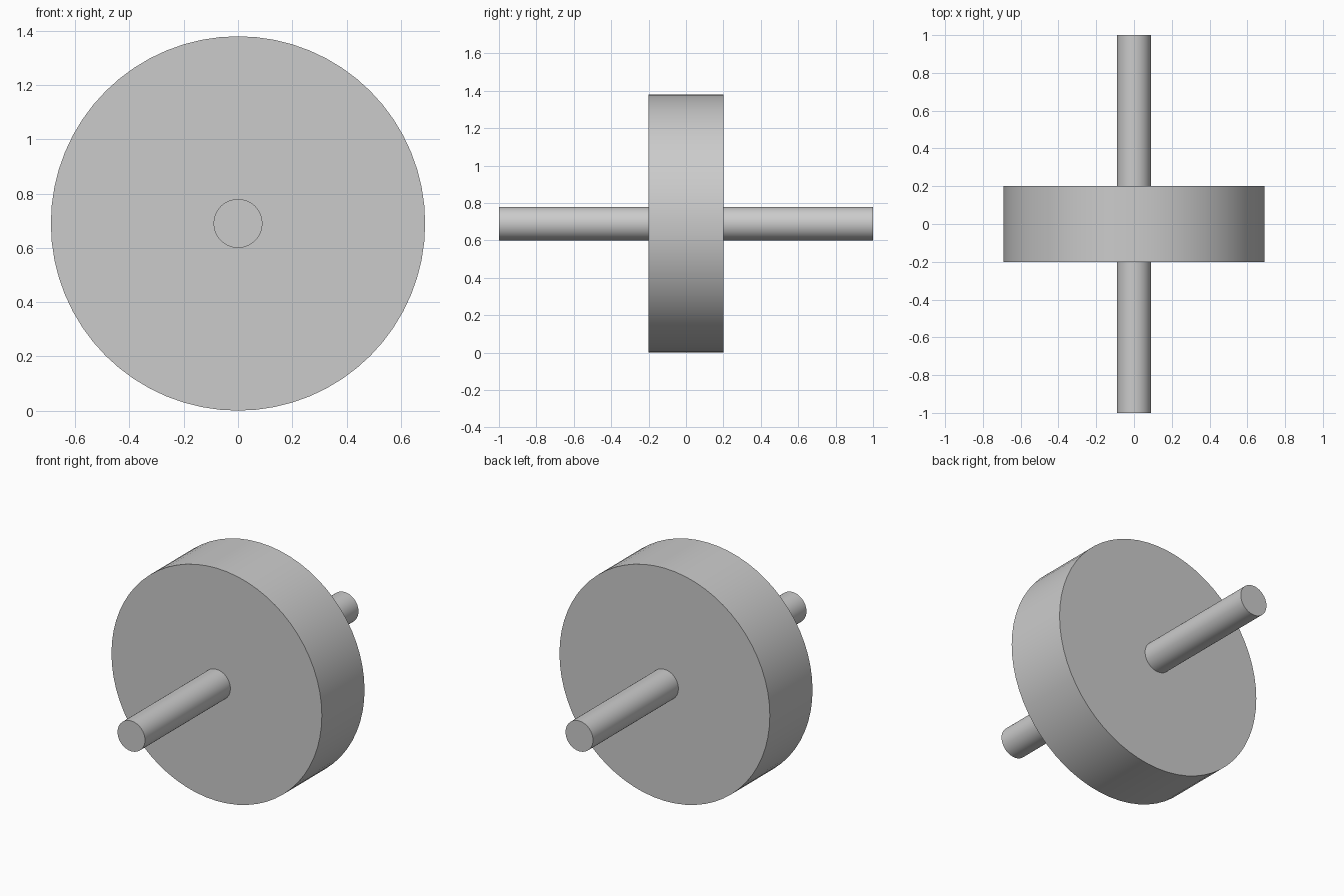
import bpy
from math import pi

cube = bpy.data.objects.get("Cube")
if cube:
    bpy.data.objects.remove(cube, do_unlink=True)

RADIUS = 0.69

grey = bpy.data.materials.new("light grey")
grey.use_nodes = True
colour = (0.6, 0.6, 0.6, 1)
grey.diffuse_color = colour
grey.node_tree.nodes["Principled BSDF"].inputs["Base Color"].default_value = colour


def cylinder(name, radius, length, y, sides):
    """Smooth-sided cylinder lying along y."""
    bpy.ops.mesh.primitive_cylinder_add(
        vertices=sides, radius=radius, depth=length,
        location=(0, y, RADIUS), rotation=(pi / 2, 0, 0))
    part = bpy.context.object
    part.name = name
    part.data.materials.append(grey)
    bpy.ops.object.shade_smooth_by_angle()
    return part


# Thick wheel disc
cylinder("wheel", RADIUS, 0.4, 0, 64)

# Axle stubs on both faces, slightly sunk into the disc
for name, side in (("front_axle", -1), ("back_axle", 1)):
    cylinder(name, 0.09, 0.82, side * 0.59, 64)
